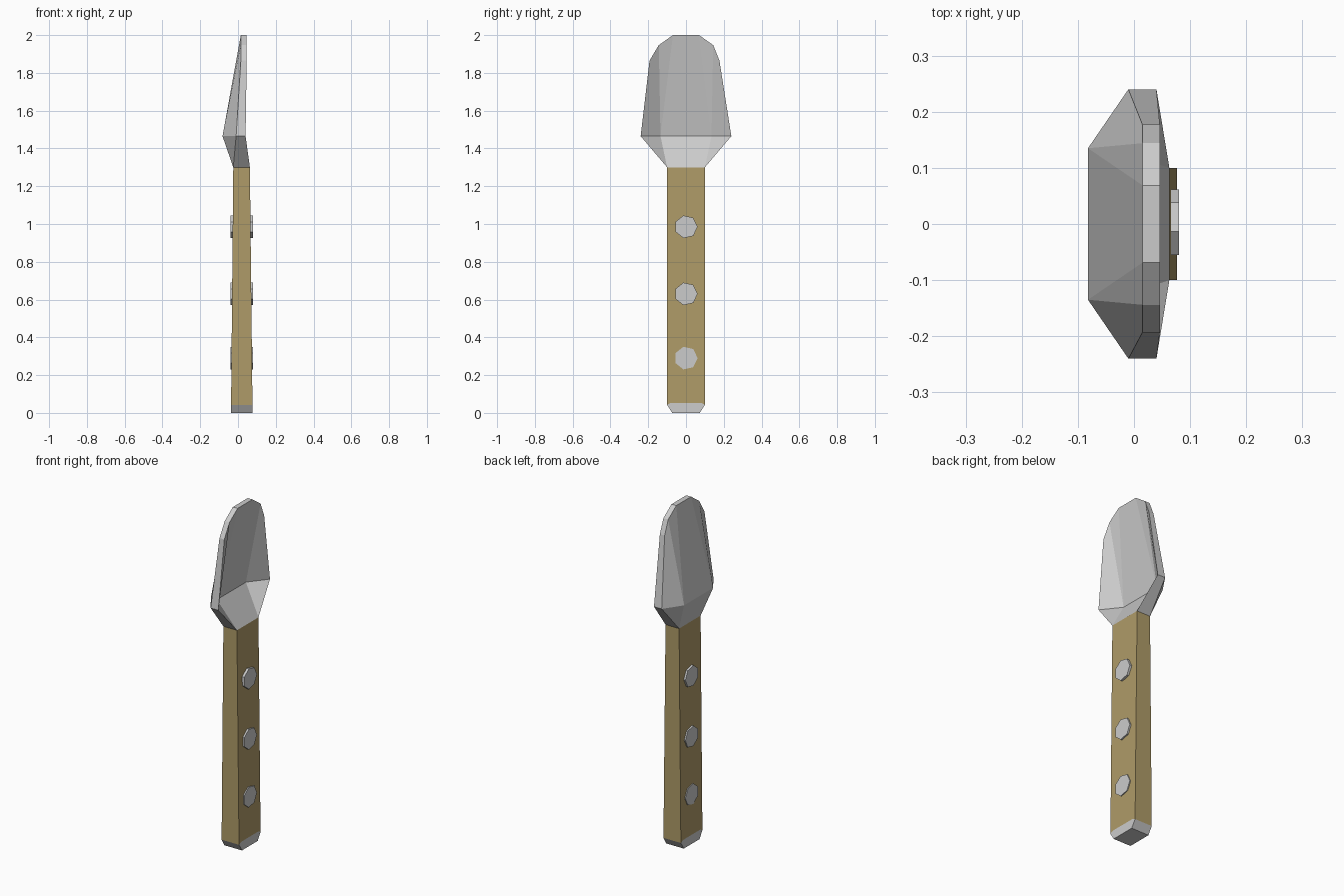
import bpy, bmesh, math
from mathutils import Matrix

if "Cube" in bpy.data.objects:
    bpy.data.objects.remove(bpy.data.objects["Cube"])


def make_object(name, bm, color=None):
    bmesh.ops.recalc_face_normals(bm, faces=bm.faces[:])
    mesh = bpy.data.meshes.new(name)
    bm.to_mesh(mesh)
    bm.free()
    obj = bpy.data.objects.new(name, mesh)
    bpy.context.collection.objects.link(obj)
    if color:
        mat = bpy.data.materials.new(name + "_material")
        mat.diffuse_color = color
        mat.use_nodes = True
        mat.node_tree.nodes["Principled BSDF"].inputs["Base Color"].default_value = mat.diffuse_color
        mesh.materials.append(mat)
    return obj


def handle_x(z):
    """Back and front x of the gently tapering handle at height z."""
    t = z / 1.3
    return -0.037 + 0.012 * t, 0.077 - 0.014 * t


def handle_prism(name, profile, color=None):
    """Solid from a (y, z) outline, as thick as the tapered handle."""
    bm = bmesh.new()
    back = [bm.verts.new((handle_x(z)[0], y, z)) for y, z in profile]
    front = [bm.verts.new((handle_x(z)[1], y, z)) for y, z in profile]
    bm.faces.new(back)
    bm.faces.new(front)
    n = len(profile)
    for i in range(n):
        j = (i + 1) % n
        bm.faces.new((back[i], back[j], front[j], front[i]))
    return make_object(name, bm, color)


# Wooden handle and chamfered metal end cap
seam = [(-0.1, 0.043), (-0.08, 0.053), (0.08, 0.053), (0.1, 0.043)]
handle_prism("handle", seam + [(0.1, 1.3), (-0.1, 1.3)], (0.43, 0.33, 0.14, 1))
handle_prism("end_cap", seam + [(0.073, 0.0), (-0.073, 0.0)])

# Seven-sided rivets through the handle
for i, z in enumerate((0.29, 0.63, 0.985)):
    bm = bmesh.new()
    bmesh.ops.create_cone(bm, cap_ends=True, segments=7, radius1=0.0615,
                          radius2=0.0615, depth=0.119)
    # point one corner towards +y with the axis along x
    top = max(bm.verts, key=lambda v: v.co.y)
    spin = math.pi / 2 - math.atan2(top.co.y, top.co.x)
    bm.transform(Matrix.Translation((0.0205, 0, z))
                 @ Matrix.Rotation(math.pi / 2, 4, 'Y')
                 @ Matrix.Rotation(spin, 4, 'Z'))
    make_object(f"rivet_{i + 1}", bm)

# Scooped blade: name -> (y, z, back x, front x) on one half
half = {
    "neck": (0.1, 1.3, -0.025, 0.063),
    "edge": (0.24, 1.465, -0.01, 0.04),
    "ridge": (0.135, 1.465, -0.082, -0.043),
    "shoulder": (0.185, 1.865, 0.015, 0.046),
    "round": (0.144, 1.947, 0.015, 0.046),
    "tip": (0.069, 2.0, 0.015, 0.046),
}
bm = bmesh.new()
v = {}
for key, (y, z, xb, xf) in half.items():
    for s in (-1, 1):
        # the shoulder is slightly wider on one side
        yy = s * y - (0.008 if key == "shoulder" else 0)
        for layer, x in enumerate((xb, xf)):
            v[key, s, layer] = bm.verts.new((x, yy, z))

for layer in (0, 1):
    for s in (-1, 1):
        for face in (("neck", "edge", "ridge"),
                     ("edge", "shoulder", "round", "ridge"),
                     ("ridge", "round", "tip")):
            bm.faces.new([v[k, s, layer] for k in face])
    for a, b in (("neck", "ridge"), ("ridge", "tip")):
        bm.faces.new((v[a, -1, layer], v[a, 1, layer],
                      v[b, 1, layer], v[b, -1, layer]))

# Rim joining the back and front of the blade
side = ["neck", "edge", "shoulder", "round", "tip"]
loop = [(k, 1) for k in side] + [(k, -1) for k in reversed(side)]
for i, (k, s) in enumerate(loop):
    k2, s2 = loop[(i + 1) % len(loop)]
    bm.faces.new((v[k, s, 0], v[k2, s2, 0], v[k2, s2, 1], v[k, s, 1]))
make_object("blade", bm)
